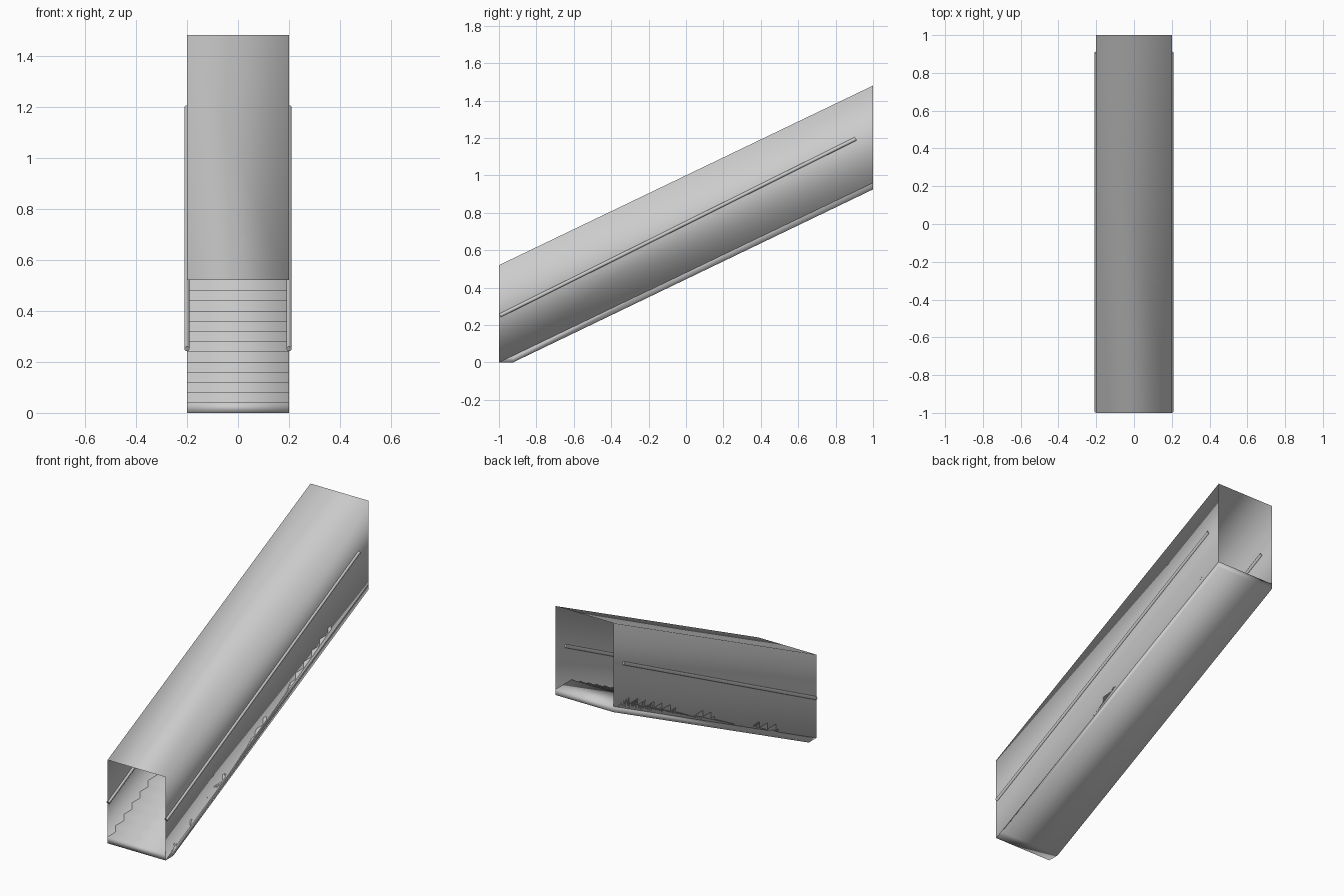
import bpy
import bmesh
from mathutils import Vector

cube = bpy.data.objects.get("Cube")
if cube:
    bpy.data.objects.remove(cube, do_unlink=True)

HALF = 0.2          # half width of the passage
RISE, RUN, STEPS = 0.04, 0.08, 24
GREY = (0.6, 0.6, 0.6, 1)

grey = bpy.data.materials.new("plain grey")
grey.use_nodes = True
grey.diffuse_color = GREY
grey.node_tree.nodes["Principled BSDF"].inputs["Base Color"].default_value = GREY


def finish(name, bm):
    """Turn a bmesh into a smooth shaded grey object."""
    for f in bm.faces:
        f.smooth = True
    bmesh.ops.recalc_face_normals(bm, faces=bm.faces[:])
    mesh = bpy.data.meshes.new(name)
    bm.to_mesh(mesh)
    bm.free()
    mesh.materials.append(grey)
    obj = bpy.data.objects.new(name, mesh)
    bpy.context.collection.objects.link(obj)
    return obj


# Sloping tunnel: four thin walls, open at both ends
bm = bmesh.new()
section = [(-HALF, 0), (HALF, 0), (HALF, 0.52), (-HALF, 0.52)]
front = [bm.verts.new((x, -1, z)) for x, z in section]
back = [bm.verts.new((x, 1, z + 0.96)) for x, z in section]
for i in range(4):
    j = (i + 1) % 4
    bm.faces.new((front[i], front[j], back[j], back[i]))
finish("tunnel_shell", bm)

# Solid staircase: stepped side profile extruded across the width
profile = [(-1, 0)]
for k in range(STEPS):
    y, top = -1 + k * RUN, (k + 1) * RISE
    profile += [(y, top), (y + RUN, top)]
profile[-1] = (1, STEPS * RISE)
profile += [(1, 0.925), (-0.925, 0)]
bm = bmesh.new()
side = bm.faces.new([bm.verts.new((-HALF, y, z)) for y, z in profile])
extruded = bmesh.ops.extrude_face_region(bm, geom=[side], use_keep_orig=True)
bmesh.ops.translate(bm, vec=(2 * HALF, 0, 0),
                    verts=[v for v in extruded["geom"] if isinstance(v, bmesh.types.BMVert)])
finish("staircase", bm)

# Round handrails set into both walls
start, end = Vector((0, -0.994, 0.251)), Vector((0, 0.908, 1.196))
along = end - start
for label, s in (("left", 1), ("right", -1)):
    bm = bmesh.new()
    bmesh.ops.create_cone(bm, cap_ends=True, segments=12, radius1=0.01,
                          radius2=0.01, depth=along.length)
    rail = finish(label + "_handrail", bm)
    rail.rotation_euler = along.to_track_quat("Z", "Y").to_euler()
    rail.location = (start + end) / 2 + Vector((s * HALF, 0, 0))
    rail.data.set_sharp_from_angle(angle=0.9)
